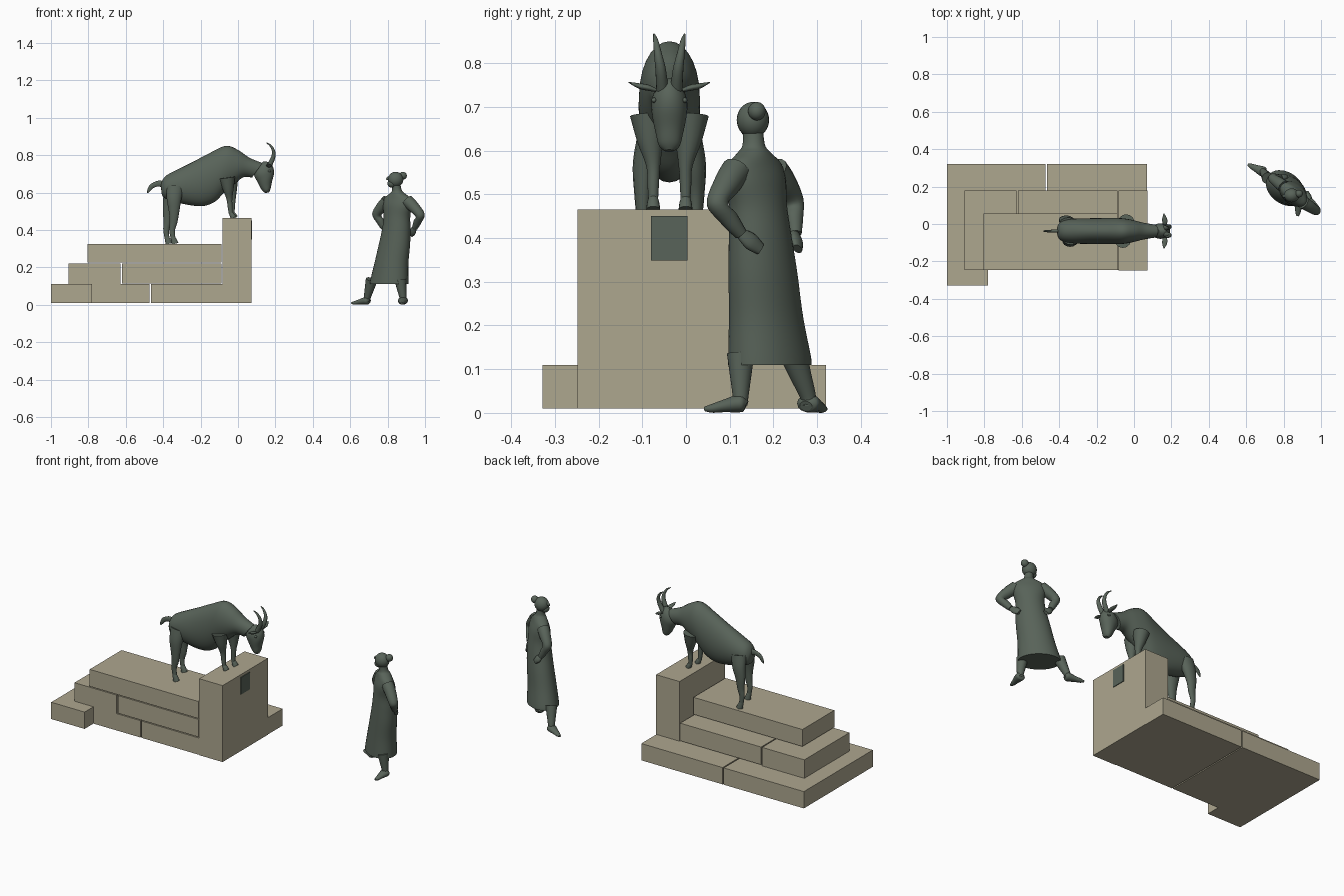
import bpy, bmesh, math
from mathutils import Vector as V


def material(name, rgb):
    m = bpy.data.materials.new(name)
    m.diffuse_color = (*rgb, 1)
    return m


STONE = material("sandstone", (0.42, 0.385, 0.275))
BRONZE = material("green bronze", (0.098, 0.125, 0.10))


def finish(name, bm, mat):
    bmesh.ops.recalc_face_normals(bm, faces=bm.faces)
    me = bpy.data.meshes.new(name)
    bm.to_mesh(me)
    bm.free()
    me.materials.append(mat)
    ob = bpy.data.objects.new(name, me)
    bpy.context.collection.objects.link(ob)
    return ob


def box(name, x0, x1, y0, y1, z0, z1, mat=STONE):
    bm = bmesh.new()
    bmesh.ops.create_cube(bm, size=1)
    for v in bm.verts:
        v.co = ((x0 + x1) / 2 + v.co.x * (x1 - x0),
                (y0 + y1) / 2 + v.co.y * (y1 - y0),
                (z0 + z1) / 2 + v.co.z * (z1 - z0))
    return finish(name, bm, mat)


def spline(a, b, c, d, t):
    return 0.5 * (2 * b + (c - a) * t + (2 * a - 5 * b + 4 * c - d) * t * t
                  + (3 * b - a - 3 * c + d) * t ** 3)


def loft(name, stations, sides=24, steps=5):
    """Smooth skin through elliptical stations (centre, half axis, half axis)."""
    n = len(stations)
    path = []
    for i in range(n - 1):
        q = [stations[max(0, min(n - 1, i + k))] for k in (-1, 0, 1, 2)]
        for s in range(steps):
            path.append([spline(*(p[j] for p in q), s / steps) for j in range(3)])
    path.append(stations[-1])
    bm = bmesh.new()
    rings = []
    for c, a, b in path:
        rings.append([bm.verts.new(c + a * math.cos(2 * math.pi * k / sides)
                                   + b * math.sin(2 * math.pi * k / sides))
                      for k in range(sides)])
    for r0, r1 in zip(rings, rings[1:]):
        for k in range(sides):
            f = bm.faces.new((r0[k], r0[k - 1], r1[k - 1], r1[k]))
            f.smooth = True
    bm.faces.new(rings[0])
    bm.faces.new(rings[-1])
    return finish(name, bm, BRONZE)


def tube(name, pts, side=(0, 1, 0), flat=1.0, sides=14):
    """Limb through (x, y, z, radius) points; flat scales it across side."""
    st = []
    for i, p in enumerate(pts):
        t = V(pts[min(i + 1, len(pts) - 1)][:3]) - V(pts[max(i - 1, 0)][:3])
        t.normalize()
        a = V(side)
        a = (a - t * a.dot(t)).normalized()
        st.append((V(p[:3]), a * p[3] * flat, t.cross(a) * p[3]))
    return loft(name, st, sides)


def ball(name, c, r):
    bm = bmesh.new()
    bmesh.ops.create_uvsphere(bm, u_segments=24, v_segments=16, radius=1)
    for v in bm.verts:
        v.co = V(c) + V((v.co.x * r[0], v.co.y * r[1], v.co.z * r[2]))
    for f in bm.faces:
        f.smooth = True
    return finish(name, bm, BRONZE)


# Stone steps
box("bottom_step_left", -1, -0.472, -0.245, 0.32, 0.01, 0.11)
box("bottom_step_lip", -1, -0.78, -0.328, -0.245, 0.01, 0.11)
box("bottom_step_right", -0.465, 0.07, -0.245, 0.32, 0.01, 0.11)
box("middle_step_left", -0.905, -0.627, -0.245, 0.18, 0.11, 0.22)
box("middle_step_right", -0.62, -0.088, -0.245, 0.18, 0.115, 0.22)
box("top_step", -0.805, -0.088, -0.245, 0.055, 0.225, 0.326)
box("upright_block", -0.082, 0.072, -0.248, 0.178, 0.01, 0.465)
box("plaque", 0.07, 0.076, -0.08, 0.003, 0.348, 0.45, BRONZE)

# Goat body and head: pairs of opposite outline points plus half width
GY = -0.038


def profile_loft(name, rows):
    loft(name, [(V(((x0 + x1) / 2, GY, (z0 + z1) / 2)),
                 V(((x0 - x1) / 2, 0, (z0 - z1) / 2)), V((0, w, 0)))
                for x0, z0, x1, z1, w in rows], 28)


profile_loft("goat_body", [
    (-.412, .635, -.41, .61, .012), (-.407, .66, -.403, .58, .035),
    (-.385, .69, -.375, .562, .055), (-.33, .72, -.31, .543, .066),
    (-.24, .765, -.20, .527, .069), (-.15, .812, -.125, .55, .07),
    (-.065, .85, -.07, .605, .069), (0, .828, -.02, .645, .06),
    (.06, .787, .03, .682, .046), (.13, .758, .075, .68, .036)])
profile_loft("goat_head", [
    (.135, .765, .09, .725, .015), (.168, .762, .085, .705, .032),
    (.188, .735, .09, .683, .041), (.192, .70, .105, .655, .039),
    (.181, .655, .122, .622, .031), (.174, .62, .137, .604, .024),
    (.166, .602, .148, .597, .011)])
tube("goat_tail", [(-.39, GY, .64, .02), (-.425, GY, .648, .016),
                   (-.46, GY, .635, .013), (-.475, GY, .615, .01),
                   (-.483, GY, .598, .003)], flat=0.5)

for s, label in ((-1, "near"), (1, "far")):
    # Horn, ear and eye
    tube(label + "_horn", [(.165, GY + s * .016, .74, .014), (.187, GY + s * .02, .785, .012),
                           (.19, GY + s * .026, .82, .009), (.175, GY + s * .031, .85, .006),
                           (.153, GY + s * .035, .866, .002)])
    tube(label + "_ear", [(.165, GY + s * .03, .738, .008), (.165, GY + s * .05, .744, .014),
                          (.163, GY + s * .07, .748, .012), (.16, GY + s * .093, .756, .002)],
         side=(0, 0, 1), flat=0.5)
    ball(label + "_goat_eye", (.168, GY + s * .035, .715), (.009, .006, .006))
    # Front leg with hoof
    dx = 0 if s < 0 else .018
    y = GY + s * .037
    tube(label + "_front_leg", [(-.06 + dx, y + s * .008, .68, .045),
                                (-.052 + dx, y + s * .006, .62, .03),
                                (-.046 + dx, y, .565, .016), (-.042 + dx * .7, y, .52, .013),
                                (-.038 + dx * .5, y, .485, .011)])
    tube(label + "_front_hoof", [(-.04 + dx * .5, y, .495, .010), (-.032 + dx * .5, y, .48, .014),
                                 (-.024 + dx * .5, y, .465, .016)])
    # Hind leg with hoof
    dx = 0 if s < 0 else -.032
    y = GY + s * .06
    tube(label + "_hind_leg", [(-.335 + dx * .5, y - s * .02, .63, .048),
                               (-.342 + dx * .6, y - s * .004, .565, .04),
                               (-.342 + dx, y, .50, .029), (-.345 + dx, y, .44, .021),
                               (-.352 + dx, y, .40, .016), (-.347 + dx, y, .352, .013)],
         flat=0.7)
    tube(label + "_hind_hoof", [(-.35 + dx, y, .365, .012), (-.343 + dx, y, .345, .016),
                                (-.337 + dx, y, .326, .019)], flat=0.8)

# Woman: dress, shoulders and neck as one lofted figure turned to the goat
U, W = V((.79, -.61, 0)), V((.61, .79, 0))
loft("dress_and_neck", [(V((x, y, z)), U * a, W * b) for x, y, z, a, b in [
    (.808, .192, .11, .113, .084), (.809, .191, .13, .112, .083),
    (.82, .183, .22, .099, .076), (.836, .176, .32, .091, .071),
    (.846, .17, .40, .082, .066), (.85, .165, .47, .077, .06),
    (.852, .16, .53, .088, .054), (.852, .158, .57, .082, .042),
    (.852, .156, .595, .045, .034), (.85, .155, .612, .026, .026),
    (.845, .153, .65, .023, .023)]], 36)
# Head, face and hair
ball("woman_head", (.843, .153, .67), (.041, .037, .041))
ball("chin", (.823, .15, .648), (.024, .024, .022))
ball("hair_bun", (.882, .162, .69), (.021, .02, .021))
tube("nose", [(.812, .15, .682, .009), (.80, .149, .675, .008), (.793, .148, .67, .003)])

# Arms with hands on the back of the hips
for label, sh, el, wr, tip in (
        ("right", (.905, .115, .555), (.974, .072, .478), (.945, .125, .41), (.925, .17, .375)),
        ("left", (.80, .20, .555), (.742, .245, .483), (.78, .25, .41), (.815, .255, .375))):
    sh, el, wr, tip = V(sh), V(el), V(wr), V(tip)
    mid = sh.lerp(el, .5) + V((0, 0, .006))
    fore = el.lerp(wr, .5)
    tube(label + "_arm", [(*sh, .034), (*mid, .031), (*el, .025), (*fore, .021), (*wr, .015)],
         side=W)
    tube(label + "_hand", [(*wr, .014), (*wr.lerp(tip, .5), .021), (*tip, .015)],
         side=W, flat=0.6)

# Legs and turned-out feet
for label, hip, ankle, toe in (
        ("right", (.868, .125, .135), (.882, .125, .035), (.875, .042, .009)),
        ("left", (.715, .245, .135), (.69, .28, .035), (.608, .318, .009))):
    hip, ankle, toe = V(hip), V(ankle), V(toe)
    d = (toe - ankle)
    d.z = 0
    tube(label + "_leg", [(*hip, .032), (*hip.lerp(ankle, .5), .025), (*ankle, .018),
                          (*(ankle - V((0, 0, .018))), .016)], side=(1, 0, 0))
    across = d.cross(V((0, 0, 1)))
    heel = ankle - d * .15
    tube(label + "_foot", [(heel.x, heel.y, .016, .012), (ankle.x, ankle.y, .022, .021),
                           (*(ankle + d * .5).xy, .015, .014), (*(ankle + d * .8).xy, .01, .01),
                           (*toe, .005)], side=across, flat=1.3)
